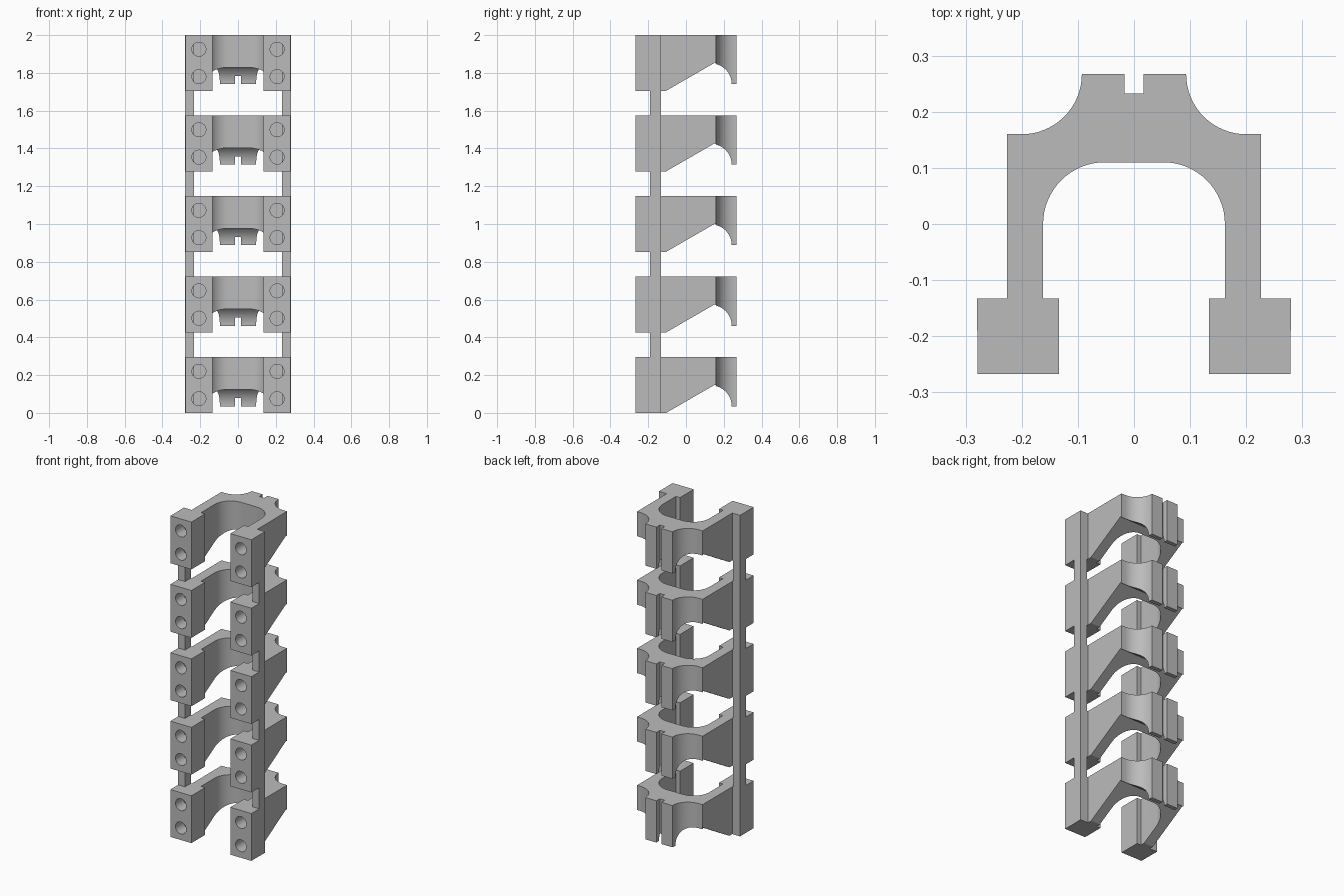
import bpy, bmesh, math
from mathutils import Vector

cube = bpy.data.objects.get("Cube")
if cube:
    bpy.data.objects.remove(cube, do_unlink=True)

PITCH, HEIGHT, COUNT = 0.4263, 0.295, 5

grey = bpy.data.materials.new("plain grey")
grey.use_nodes = True
colour = (0.5, 0.5, 0.5, 1)
grey.diffuse_color = colour
grey.node_tree.nodes["Principled BSDF"].inputs["Base Color"].default_value = colour


def arc(cx, cy, r, start, end, steps=16):
    angles = [math.radians(start + (end - start) * i / steps) for i in range(steps + 1)]
    return [(cx + r * math.cos(a), cy + r * math.sin(a)) for a in angles]


def prism(name, points, place, sweep):
    """Extrude a flat outline along the sweep vector."""
    bm = bmesh.new()
    face = bm.faces.new([bm.verts.new(place(u, v)) for u, v in points])
    extruded = bmesh.ops.extrude_face_region(bm, geom=[face])["geom"]
    moved = [g for g in extruded if isinstance(g, bmesh.types.BMVert)]
    bmesh.ops.translate(bm, verts=moved, vec=Vector(sweep))
    bmesh.ops.recalc_face_normals(bm, faces=bm.faces)
    mesh = bpy.data.meshes.new(name)
    bm.to_mesh(mesh)
    bm.free()
    mesh.materials.append(grey)
    obj = bpy.data.objects.new(name, mesh)
    bpy.context.collection.objects.link(obj)
    return obj


# Bracket outline: right half from the notch to the inner arch, then mirrored
half = [(0.017, 0.233), (0.017, 0.267)]
half += arc(0.2, 0.267, 0.107, 180, 270)
half += [(0.226, 0.16), (0.226, -0.133), (0.279, -0.133), (0.279, -0.267),
         (0.134, -0.267), (0.134, -0.133), (0.162, -0.133)]
half += arc(0.052, 0, 0.11, 0, 90)
outline = half + [(-x, y) for x, y in reversed(half)]
bracket = prism("bracket_1", outline, lambda u, v: (u, v, 0), (0, 0, HEIGHT))

# Underside cutter: sloping arm and curved rear lip
under = [(-0.105, 0), (0.153, 0.149)] + arc(0.132, 0.035, 0.11, 75, 0)
under += [(0.4, 0.035), (0.4, -0.1), (-0.105, -0.1)]
cutters = [prism("underside_cutter", under, lambda u, v: (-0.5, u, v), (1, 0, 0))]

# Blind screw holes in the front pads
for x in (-0.207, 0.207):
    for z in (0.075, 0.22):
        ring = arc(x, z, 0.037, 0, 360, 32)[:-1]
        cutters.append(prism("hole_cutter", ring, lambda u, v: (u, -0.3, v), (0, 0.133, 0)))

for cutter in cutters:
    cutter.hide_render = True
    mod = bracket.modifiers.new("cut", 'BOOLEAN')
    mod.operation = 'DIFFERENCE'
    mod.solver = 'EXACT'
    mod.object = cutter

# Bake the cuts, then stack copies
bpy.context.view_layer.update()
graph = bpy.context.evaluated_depsgraph_get()
baked = bpy.data.meshes.new_from_object(bracket.evaluated_get(graph))
bracket.modifiers.clear()
bracket.data = baked
for cutter in cutters:
    bpy.data.objects.remove(cutter, do_unlink=True)

bpy.ops.object.select_all(action='DESELECT')
bracket.select_set(True)
bpy.context.view_layer.objects.active = bracket
bpy.ops.object.shade_smooth_by_angle(angle=math.radians(30))

for i in range(1, COUNT):
    copy = bpy.data.objects.new(f"bracket_{i + 1}", bracket.data)
    copy.location.z = i * PITCH
    bpy.context.collection.objects.link(copy)

# Upright rails joining the brackets
for side, name in ((1, "left_rail"), (-1, "right_rail")):
    corners = [(side * x, y) for x, y in
               ((0.232, -0.19), (0.2795, -0.19), (0.2795, -0.1325), (0.232, -0.1325))]
    prism(name, corners, lambda u, v: (u, v, 0), (0, 0, 2))
